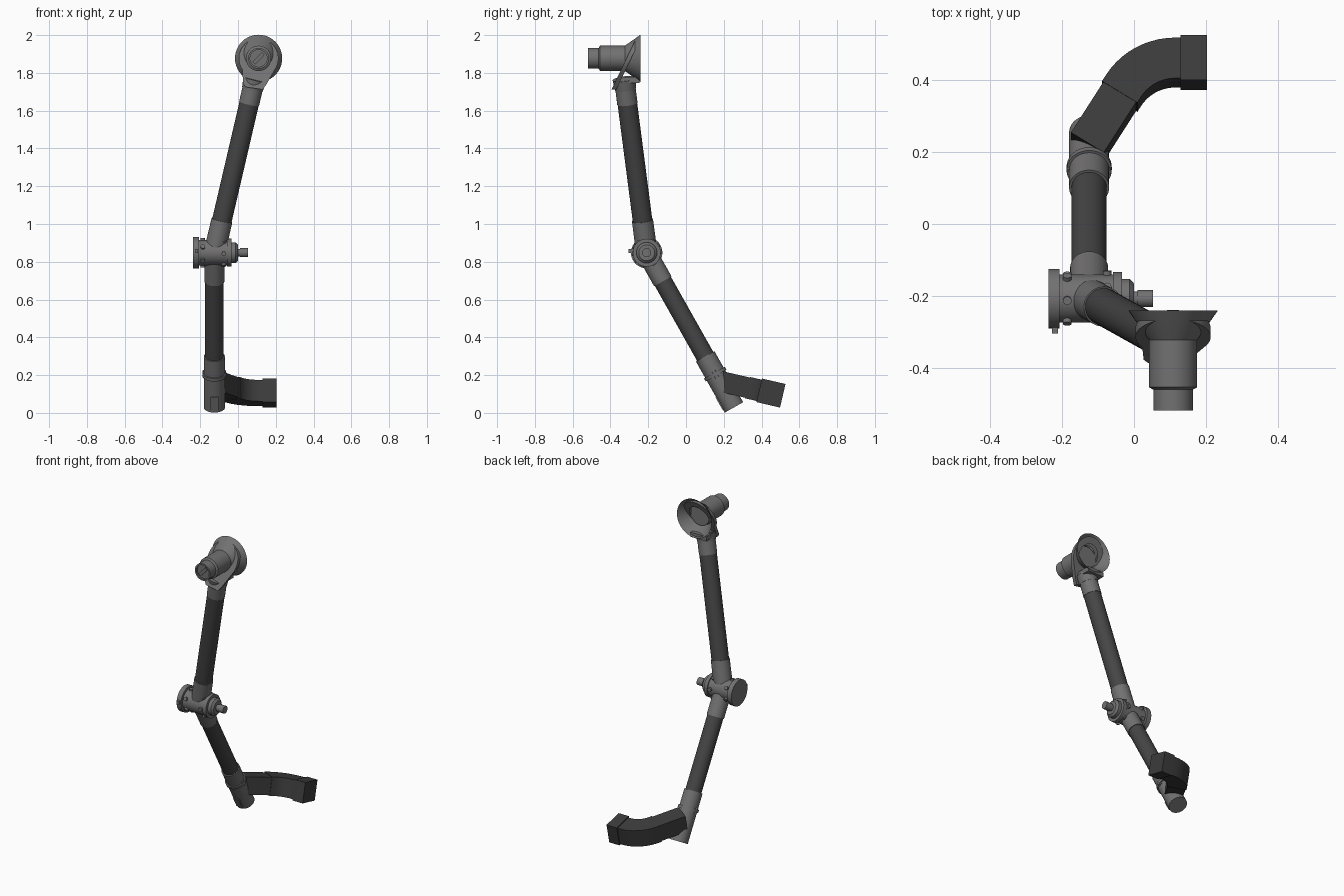
import bpy, bmesh, math
from mathutils import Vector, Matrix

if "Cube" in bpy.data.objects:
    bpy.data.objects.remove(bpy.data.objects["Cube"])

def material(name, c):
    m = bpy.data.materials.new(name)
    m.diffuse_color = (*c, 1)
    m.use_nodes = True
    m.node_tree.nodes["Principled BSDF"].inputs["Base Color"].default_value = m.diffuse_color
    return m

GREY = material("grey metal", (0.17, 0.165, 0.165))
DARK = material("dark tube", (0.06, 0.06, 0.06))
BLACK = material("charcoal duct", (0.045, 0.045, 0.045))

def finish(name, bm, mat):
    bmesh.ops.recalc_face_normals(bm, faces=bm.faces)
    me = bpy.data.meshes.new(name)
    bm.to_mesh(me)
    bm.free()
    me.materials.append(mat)
    ob = bpy.data.objects.new(name, me)
    bpy.context.collection.objects.link(ob)
    return ob

def lathe(name, origin, axis, profile, mat, n=40):
    """Revolve (distance, radius) pairs about an axis."""
    rot = Vector(axis).to_track_quat('Z', 'Y').to_matrix()
    bm = bmesh.new()
    rings = []
    for d, r in profile:
        if r == 0:
            rings.append([bm.verts.new(Vector(origin) + rot @ Vector((0, 0, d)))] * n)
        else:
            rings.append([bm.verts.new(Vector(origin) + rot @ Vector(
                (r * math.cos(i * math.tau / n), r * math.sin(i * math.tau / n), d))) for i in range(n)])
    for a, b in zip(rings, rings[1:]):
        for i in range(n):
            j = (i + 1) % n
            vs = list(dict.fromkeys([a[i], a[j], b[j], b[i]]))
            bm.faces.new(vs)
    return finish(name, bm, mat)

def box(name, centre, size, mat, rot=Matrix.Identity(4)):
    bm = bmesh.new()
    bmesh.ops.create_cube(bm, size=1, matrix=Matrix.Translation(centre) @ rot @ Matrix.Diagonal((*size, 1)))
    return finish(name, bm, mat)

def rod(name, p, q, f0, f1, r0, r1, mat):
    """Cylinder covering the fraction f0..f1 of the line p-q."""
    v = q - p
    L = v.length
    return lathe(name, p, v, [(f0 * L, 0), (f0 * L, r0), (f1 * L, r1), (f1 * L, 0)], mat)

elbow = Vector((-0.125, -0.208, 0.848))
top = Vector((0.085, -0.325, 1.75))
foot = Vector((-0.125, 0.254, 0.029))

# upper arm
rod("upper_arm_lower_socket", elbow, top, 0, 0.19, 0.057, 0.056, GREY)
rod("upper_arm_tube", elbow, top, 0.18, 0.89, 0.052, 0.052, DARK)
rod("upper_arm_upper_socket", elbow, top, 0.875, 0.97, 0.054, 0.054, GREY)
rod("upper_arm_collar", elbow, top, 0.96, 1.02, 0.056, 0.062, GREY)

# lower arm
rod("lower_arm_upper_socket", elbow, foot, 0, 0.185, 0.053, 0.053, GREY)
rod("lower_arm_tube", elbow, foot, 0.18, 0.69, 0.049, 0.049, DARK)
rod("lower_arm_lower_socket", elbow, foot, 0.67, 0.80, 0.056, 0.056, GREY)
rod("clamp_ring", elbow, foot, 0.775, 0.795, 0.063, 0.063, GREY)
rod("lower_arm_end", elbow, foot, 0.79, 1, 0.056, 0.056, GREY)
ax = (foot - elbow).normalized()
clamp = elbow.lerp(foot, 0.785)
for s in (-1, 1):
    lathe("clamp_bolt", clamp + Vector((s * 0.05, 0, 0)), ax,
          [(-0.02, 0), (-0.02, 0.012), (0.02, 0.012), (0.02, 0)], GREY, 16)
tilt = ax.to_track_quat('Z', 'Y').to_matrix().to_4x4()
front = Vector((1, 0, 0)).cross(ax).normalized()
if front.y > 0:
    front.negate()
plate_rot = Matrix((Vector((1, 0, 0)), front, Vector((1, 0, 0)).cross(front))).transposed().to_4x4()
box("end_cover_plate", elbow.lerp(foot, 0.94) + front * 0.054, (0.042, 0.01, 0.075), GREY, plate_rot)

# elbow joint, stepped along x
lathe("elbow_joint", (0, elbow.y, elbow.z), (1, 0, 0),
      [(-0.238, 0), (-0.238, 0.083), (-0.207, 0.083), (-0.207, 0.067), (-0.058, 0.067), (-0.058, 0.074),
       (-0.034, 0.074), (-0.034, 0.055), (-0.012, 0.055), (0.0, 0.042), (0.0, 0.02), (0.01, 0.02),
       (0.01, 0.024), (0.053, 0.024), (0.053, 0)], GREY)
# radial bolts around the elbow
for x, off in ((-0.186, 0.0), (-0.075, 0.5)):
    for i in range(6):
        a = (i + off) * math.tau / 6 + 0.6
        lathe("elbow_bolt", (x, elbow.y, elbow.z), (0, math.cos(a), math.sin(a)),
              [(0.05, 0), (0.05, 0.012), (0.078, 0.012), (0.078, 0)], GREY, 16)
box("elbow_stop", (-0.22, -0.295, 0.857), (0.017, 0.02, 0.02), GREY)

# suspension node: stepped cylinder with an open trumpet behind
node = Vector((0.109, 0, 1.877))
lathe("node_cylinder", node, (0, -1, 0),
      [(0.30, 0), (0.30, 0.067), (0.455, 0.067), (0.462, 0.055), (0.52, 0.055), (0.52, 0.045),
       (0.51, 0.045), (0.51, 0)], GREY)
lathe("node_trumpet", node, (0, -1, 0),
      [(0.241, 0.125), (0.325, 0.066), (0.33, 0.062), (0.245, 0.120), (0.241, 0.125)], GREY)
box("node_slot_plate", node + Vector((0, -0.512, 0)), (0.07, 0.012, 0.02), GREY, Matrix.Rotation(-0.8, 4, 'Y'))

# tilted teardrop flange, outlined in x-z and sheared in y
outline = [(node.x + 0.105 * math.cos(math.radians(t)), node.z + 0.105 * math.sin(math.radians(t)))
           for t in range(-35, 216, 10)]
outline += [(0.027, 1.745), (0.04, 1.725), (0.13, 1.712), (0.148, 1.735)]
bm = bmesh.new()
rows = []
for dy in (0, 0.025):
    rows.append([bm.verts.new((x, -0.315 - (node.z - z) * 0.48 + dy, z)) for x, z in outline])
n = len(outline)
for i in range(n):
    j = (i + 1) % n
    bm.faces.new((rows[0][i], rows[0][j], rows[1][j], rows[1][i]))
# the rims are bridged inwards, leaving the trumpet bore open
hole = []
for dy in (0, 0.025):
    hr = []
    for x, z in outline:
        d = Vector((x - node.x, z - node.z)).normalized() * 0.066
        hr.append(bm.verts.new((node.x + d.x, -0.315 + d.y * 0.48 + dy, node.z + d.y)))
    hole.append(hr)
for k in (0, 1):
    for i in range(n):
        j = (i + 1) % n
        bm.faces.new((rows[k][i], rows[k][j], hole[k][j], hole[k][i]))
finish("node_flange", bm, GREY)
box("node_saddle", (0.085, -0.305, 1.762), (0.115, 0.115, 0.03), GREY)

# side duct swept in a tilted plane
a = math.radians(13)
T = Vector((0, math.cos(a), -math.sin(a)))
N = Vector((0, math.sin(a), math.cos(a)))
X = Vector((1, 0, 0))
base = Vector((0, 0.45, 0.105))

def duct(name, pts, w, h, mat):
    """Rectangular sweep through (x, t, heading) stations."""
    bm = bmesh.new()
    rings = []
    for x, t, ang in pts:
        c = base + X * x + T * t
        s = -X * math.sin(ang) + T * math.cos(ang)
        rings.append([bm.verts.new(c + s * (w / 2 * i) + N * (h / 2 * j))
                      for i, j in ((1, 1), (-1, 1), (-1, -1), (1, -1))])
    for p, q in zip(rings, rings[1:]):
        for i in range(4):
            bm.faces.new((p[i], p[(i + 1) % 4], q[(i + 1) % 4], q[i]))
    bm.faces.new(rings[0])
    bm.faces.new(rings[-1])
    return finish(name, bm, mat)

h0 = math.radians(58)
R = 0.17
cx = 0.115
arc = [(cx - R * math.sin(h), -R + R * math.cos(h), h) for h in [h0 * (1 - i / 10) for i in range(11)]]
sx, st, _ = arc[0]
back = lambda d: (sx - d * math.cos(h0), st - d * math.sin(h0), h0)
duct("duct_bend", [back(0.02)] + arc + [(0.15, 0, 0)], 0.116, 0.116, BLACK)
duct("duct_straight", [back(0.19), back(0.02)], 0.108, 0.110, BLACK)
duct("duct_end_block", [(0.13, 0, 0), (0.203, 0, 0)], 0.128, 0.128, BLACK)

# smooth shading with sharp edges kept
bpy.ops.object.select_all(action='DESELECT')
for ob in bpy.data.objects:
    ob.select_set(True)
    bpy.context.view_layer.objects.active = ob
bpy.ops.object.shade_smooth_by_angle(angle=math.radians(30))
